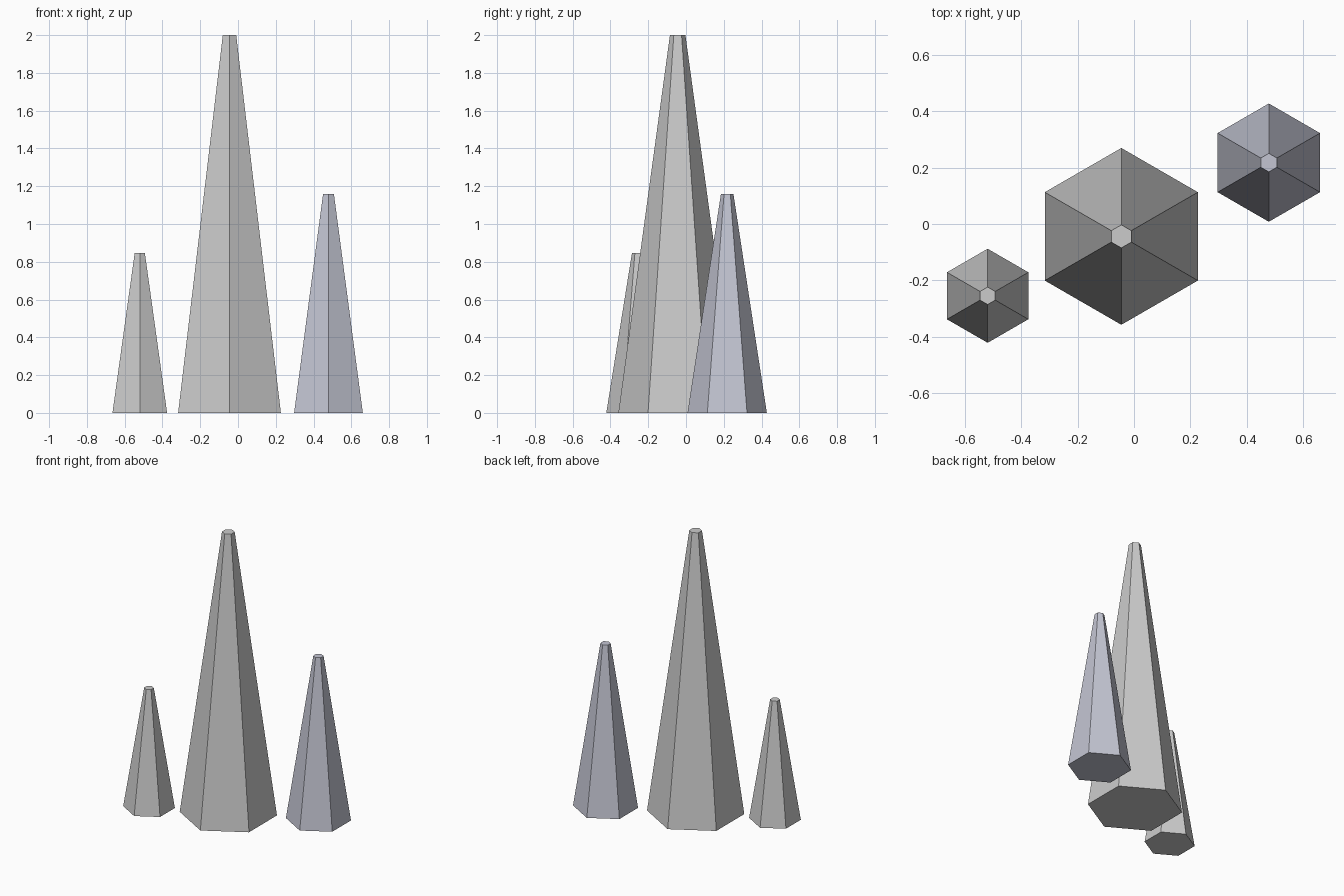
import bpy

if "Cube" in bpy.data.objects:
    bpy.data.objects.remove(bpy.data.objects["Cube"])

# Slightly bluish slate for the right-hand spike
slate = bpy.data.materials.new("slate")
slate.diffuse_color = (0.55, 0.56, 0.65, 1)
slate.use_nodes = True
slate.node_tree.nodes["Principled BSDF"].inputs["Base Color"].default_value = slate.diffuse_color


def spike(name, x, y, base, tip, height, material=None):
    """Flat-faced six-sided tapering spike standing on the ground."""
    bpy.ops.mesh.primitive_cone_add(
        vertices=6, radius1=base, radius2=tip, depth=height,
        location=(x, y, height / 2))
    ob = bpy.context.object
    ob.name = name
    # Keep only +y / -y corners: a hexagon corner must sit on the y axis
    vmax = max(v.co.y for v in ob.data.vertices)
    if vmax < base * 0.95:
        ob.rotation_euler.z = 0.5235988
    if material:
        ob.data.materials.append(material)
    return ob


# Tall middle spike, medium right spike, small left spike
spike("tall_spike", -0.045, -0.044, 0.314, 0.041, 2.0)
spike("medium_spike", 0.479, 0.218, 0.21, 0.033, 1.16, slate)
spike("small_spike", -0.52, -0.255, 0.167, 0.031, 0.847)
